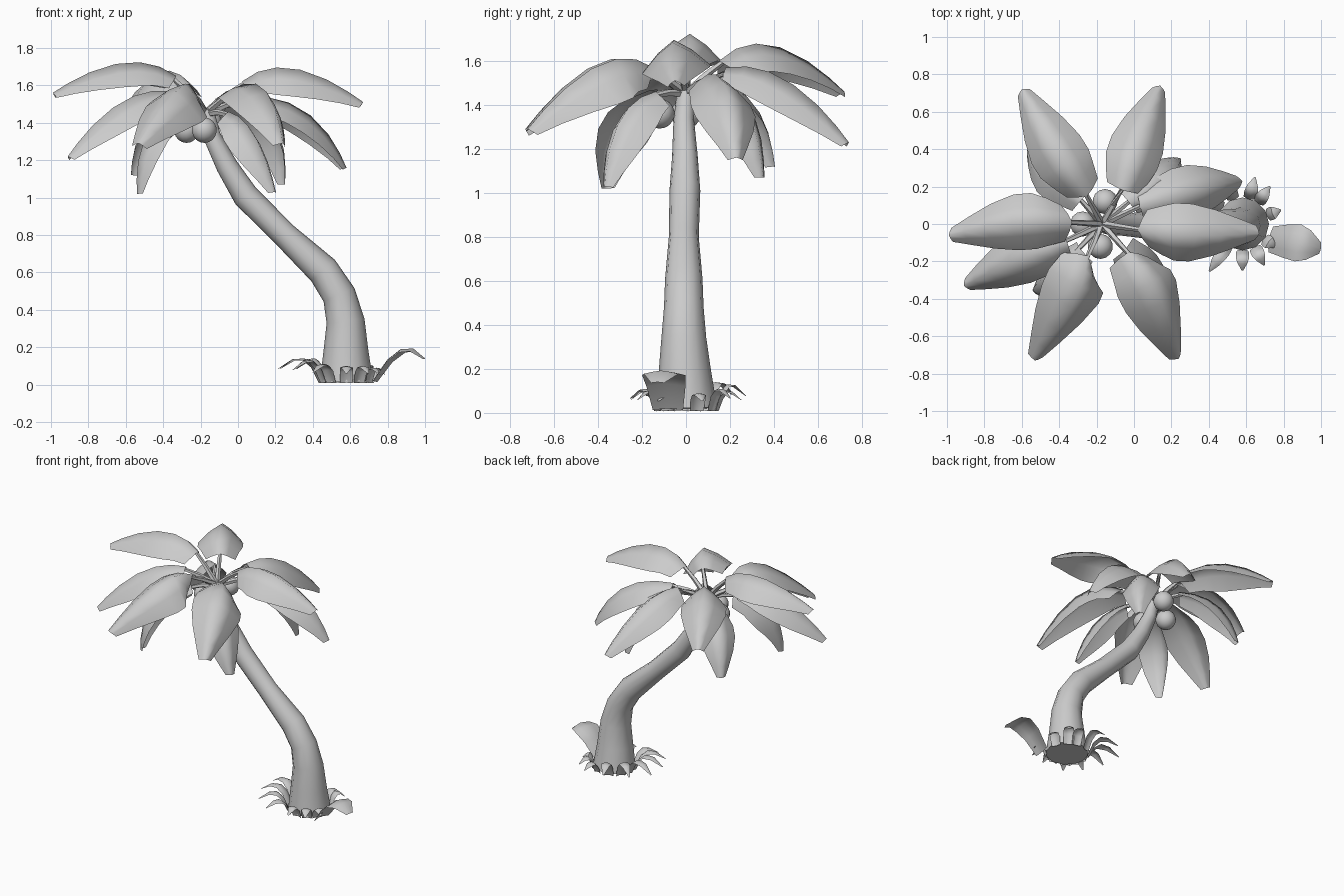
import bpy, bmesh, math
from mathutils import Vector as V, Matrix

if "Cube" in bpy.data.objects:
    bpy.data.objects.remove(bpy.data.objects["Cube"])

UP = V((0, 0, 1))


def make(name, bm, angle=50):
    me = bpy.data.meshes.new(name)
    bm.normal_update()
    bm.to_mesh(me)
    bm.free()
    ob = bpy.data.objects.new(name, me)
    bpy.context.collection.objects.link(ob)
    bpy.ops.object.select_all(action='DESELECT')
    bpy.context.view_layer.objects.active = ob
    ob.select_set(True)
    bpy.ops.object.shade_smooth_by_angle(angle=math.radians(angle))
    return ob


def tube(bm, pts, radii, n):
    """Capped tube lofted along points in any direction."""
    pts = [V(p) for p in pts]
    rings = []
    for i, (p, r) in enumerate(zip(pts, radii)):
        t = (pts[min(i + 1, len(pts) - 1)] - pts[max(i - 1, 0)]).normalized()
        a = (t.cross(V((0, 1, 0))) if abs(t.y) < 0.8 else t.cross(UP)).normalized()
        b = t.cross(a)
        rings.append([bm.verts.new(p + r * (a * math.cos(k * math.tau / n) + b * math.sin(k * math.tau / n)))
                      for k in range(n)])
    for r0, r1 in zip(rings, rings[1:]):
        for k in range(n):
            bm.faces.new((r0[k], r0[(k + 1) % n], r1[(k + 1) % n], r1[k]))
    bm.faces.new(rings[0][::-1])
    bm.faces.new(rings[-1])


def leaf(bm, base, mid, tip, w, drop, profile, roll=0):
    """Ridged blade through three ridge points; profile = (t, width factor)."""
    a, m, c = V(base), V(mid), V(tip)
    h = c - a
    h.z = 0
    side0 = h.normalized().cross(UP)
    rows = []
    for t, f in profile:
        p = a * (2 * t - 1) * (t - 1) + m * 4 * t * (1 - t) + c * t * (2 * t - 1)
        tan = (a * (4 * t - 3) + m * (4 - 8 * t) + c * (4 * t - 1)).normalized()
        side = Matrix.Rotation(math.radians(roll), 3, tan) @ side0
        nor = side.cross(tan).normalized()
        rows.append([bm.verts.new(p + side * w * f * s - nor * drop * w * f * d)
                     for s, d in ((-1, 1), (-.5, .4), (0, 0), (.5, .4), (1, 1))])
    for r0, r1 in zip(rows, rows[1:]):
        for k in range(4):
            bm.faces.new((r0[k], r0[k + 1], r1[k + 1], r1[k]))


# Curved trunk
bm = bmesh.new()
tube(bm, [(.58, 0, .02), (.577, -.005, .18), (.575, -.01, .34), (.54, -.01, .48), (.455, -.01, .61),
          (.25, -.01, .8), (.04, -.005, 1.01), (-.06, -.005, 1.17), (-.14, -.01, 1.33), (-.17, 0, 1.47)],
     [.142, .12, .102, .09, .085, .068, .07, .058, .047, .04], 12)
make("trunk", bm)

# Fronds: base, middle and tip of each ridge, half width, roll
FRONDS = [
    ((-.33, .01, 1.65), (-.62, .01, 1.72), (-.99, -.06, 1.56), .15, 0),
    ((-.36, -.09, 1.57), (-.64, -.2, 1.5), (-.91, -.33, 1.22), .14, 0),
    ((-.25, -.17, 1.57), (-.32, -.42, 1.58), (-.53, -.73, 1.29), .165, -16),
    ((-.03, -.15, 1.57), (.14, -.4, 1.58), (.24, -.72, 1.29), .165, -16),
    ((.02, -.03, 1.62), (.3, -.06, 1.69), (.67, -.05, 1.51), .155, 6),
    ((.03, .1, 1.54), (.36, .19, 1.46), (.58, .23, 1.16), .14, 0),
    ((-.06, .18, 1.57), (.03, .46, 1.51), (.14, .74, 1.23), .145, 0),
    ((-.25, .15, 1.6), (-.42, .4, 1.67), (-.6, .72, 1.46), .15, 0),
    ((-.29, -.13, 1.47), (-.49, -.29, 1.33), (-.54, -.36, 1.02), .12, 30),
    ((-.05, -.14, 1.46), (.09, -.3, 1.33), (.2, -.37, 1.03), .12, 0),
    ((-.03, .12, 1.52), (.19, .27, 1.4), (.25, .35, 1.07), .12, 0),
    ((-.28, .13, 1.52), (-.48, .3, 1.41), (-.57, .4, 1.12), .12, 0),
]
WIDE = [(0, .65), (.17, .85), (.35, 1), (.55, 1), (.75, .8), (.9, .5), (1, .25)]
CROWN = V((-.17, 0, 1.45))
for i, (b, m, t, w, roll) in enumerate(FRONDS):
    bm = bmesh.new()
    leaf(bm, b, m, t, w, .85, WIDE, roll)
    make(f"frond_{i + 1}", bm, 80)
    # Stalk from the crown into the blade
    bm = bmesh.new()
    end = V(b) + (V(m) - V(b)) * .1 - UP * .008
    tube(bm, [CROWN, CROWN.lerp(end, .5) + UP * .01, end], [.02, .016, .012], 5)
    make(f"frond_stalk_{i + 1}", bm)

# Coconuts under the crown
for i, p in enumerate([(-.18, -.12, 1.36), (-.275, .0, 1.36), (-.155, .12, 1.405)]):
    bm = bmesh.new()
    bmesh.ops.create_uvsphere(bm, u_segments=14, v_segments=9, radius=.068)
    bmesh.ops.translate(bm, verts=bm.verts, vec=p)
    make(f"coconut_{i + 1}", bm)

# Small blades around the foot: angle, reach, height
BLADES = [(75, .26, .1), (54, .25, .11), (20, .22, .09), (-35, .22, .09), (-62, .25, .1), (-90, .25, .1),
          (-125, .31, .11), (-148, .34, .13), (-172, .36, .14), (165, .38, .14), (142, .34, .14), (110, .29, .13)]
NARROW = [(0, .9), (.25, 1), (.5, .95), (.75, .75), (1, .12)]
bm = bmesh.new()
for deg, reach, ht in BLADES:
    d = V((math.cos(math.radians(deg)), math.sin(math.radians(deg)), 0))
    foot = V((.58, 0, 0))
    leaf(bm, foot + d * .135 + UP * .01, foot + d * (.135 + (reach - .135) * .4) + UP * ht,
         foot + d * reach + UP * ht * .6, .036, .3, NARROW)
make("foot_blades", bm, 60)

# Large leaf beside the foot
bm = bmesh.new()
leaf(bm, (.72, -.08, .02), (.87, -.1, .19), (1, -.13, .14), .1, .2,
     [(0, .7), (.25, .9), (.5, 1), (.75, .8), (1, .3)])
make("foot_large_leaf", bm, 60)
